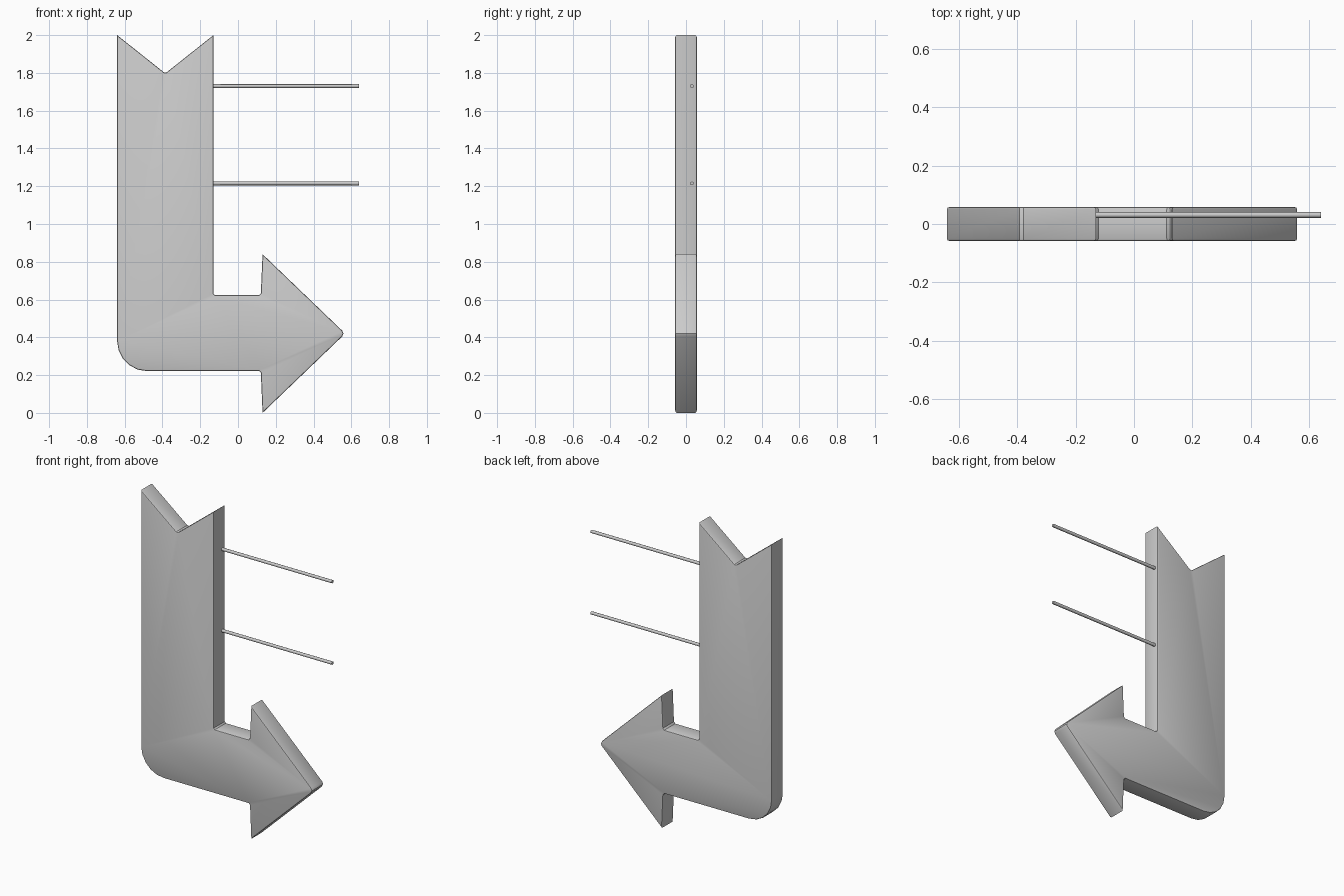
import bpy, bmesh, math

if "Cube" in bpy.data.objects:
    bpy.data.objects.remove(bpy.data.objects["Cube"])

HALF_DEPTH = 0.058


def finish(bm, name, angle):
    bmesh.ops.recalc_face_normals(bm, faces=bm.faces)
    mesh = bpy.data.meshes.new(name)
    bm.to_mesh(mesh)
    bm.free()
    obj = bpy.data.objects.new(name, mesh)
    bpy.context.collection.objects.link(obj)
    bpy.ops.object.select_all(action='DESELECT')
    obj.select_set(True)
    bpy.context.view_layer.objects.active = obj
    bpy.ops.object.shade_smooth_by_angle(angle=math.radians(angle))
    return obj


# Arrow outline (x, z): notched tail, shaft, inner corner, head, rounded elbow
outline = [(-0.64, 2.0), (-0.392, 1.803), (-0.378, 1.803), (-0.13, 2.0),
           (-0.13, 0.632), (-0.122, 0.624), (0.112, 0.624), (0.121, 0.634),
           (0.13, 0.84), (0.552, 0.435), (0.558, 0.42), (0.552, 0.405),
           (0.13, 0.0), (0.121, 0.212), (0.112, 0.221)]
cx, cz, r = -0.48, 0.381, 0.16
for i in range(6):
    a = math.radians(270 - 18 * i)
    outline.append((cx + r * math.cos(a), cz + r * math.sin(a)))

bm = bmesh.new()
face = bm.faces.new([bm.verts.new((x, -HALF_DEPTH, z)) for x, z in outline])
ext = bmesh.ops.extrude_face_region(bm, geom=[face], use_keep_orig=True)
moved = [g for g in ext["geom"] if isinstance(g, bmesh.types.BMVert)]
bmesh.ops.translate(bm, verts=moved, vec=(0, 2 * HALF_DEPTH, 0))
bmesh.ops.recalc_face_normals(bm, faces=bm.faces)

# Softened rims on the front and back faces
rims = [e for e in bm.edges
        if abs(e.verts[0].co.y - e.verts[1].co.y) < 1e-5]
bmesh.ops.bevel(bm, geom=rims, offset=0.008, segments=2, profile=0.5,
                affect='EDGES', clamp_overlap=True)
finish(bm, "arrow_panel", 35)

# Two thin mounting rods on the right side
for name, z in (("upper_mounting_rod", 1.73), ("lower_mounting_rod", 1.215)):
    bm = bmesh.new()
    bmesh.ops.create_cone(bm, cap_ends=True, segments=8, radius1=0.01,
                          radius2=0.01, depth=0.77)
    for v in bm.verts:
        x, y, h = v.co
        v.co = (h + 0.255, y + 0.031, x + z)
    finish(bm, name, 50)
